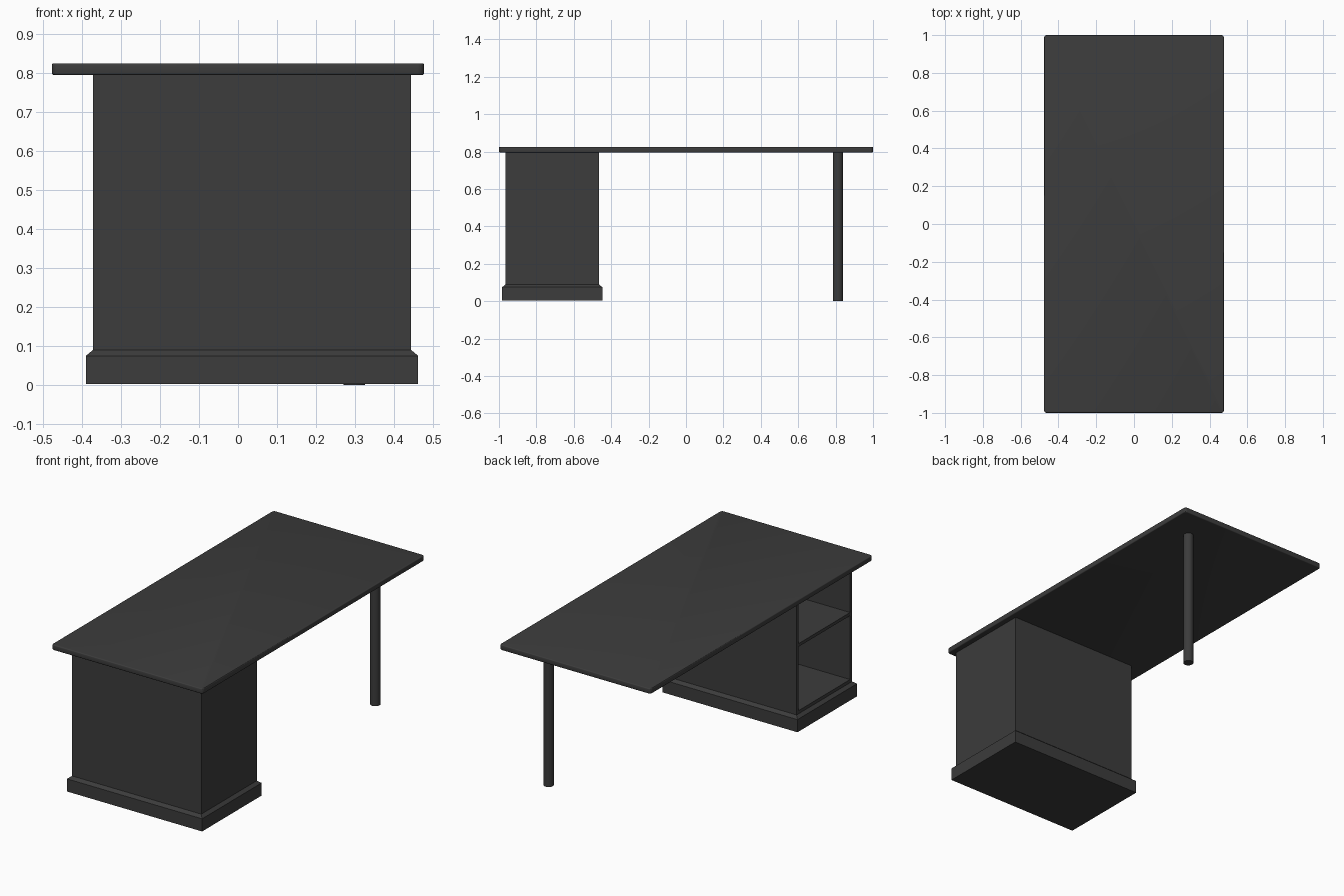
import bpy
import bmesh
from mathutils import Vector

if "Cube" in bpy.data.objects:
    bpy.data.objects.remove(bpy.data.objects["Cube"], do_unlink=True)

charcoal = bpy.data.materials.new("charcoal")
charcoal.use_nodes = True
colour = (0.045, 0.045, 0.045, 1)
charcoal.diffuse_color = colour
charcoal.node_tree.nodes["Principled BSDF"].inputs["Base Color"].default_value = colour


def finish(name, bm):
    """Turn a bmesh into a named, coloured object."""
    bmesh.ops.recalc_face_normals(bm, faces=bm.faces)
    mesh = bpy.data.meshes.new(name)
    bm.to_mesh(mesh)
    bm.free()
    mesh.materials.append(charcoal)
    obj = bpy.data.objects.new(name, mesh)
    bpy.context.collection.objects.link(obj)
    return obj


def box_mesh(low, high):
    low, high = Vector(low), Vector(high)
    bm = bmesh.new()
    bmesh.ops.create_cube(bm, size=1)
    bmesh.ops.scale(bm, vec=high - low, verts=bm.verts)
    bmesh.ops.translate(bm, vec=(low + high) / 2, verts=bm.verts)
    return bm


def box(name, low, high):
    return finish(name, box_mesh(low, high))


def smooth(obj):
    bpy.ops.object.select_all(action="DESELECT")
    obj.select_set(True)
    bpy.context.view_layer.objects.active = obj
    bpy.ops.object.shade_smooth_by_angle()


# Tabletop with rounded corners and softened rims
bm = box_mesh((-0.477, -1, 0.795), (0.477, 1, 0.825))
upright = [e for e in bm.edges if abs(e.verts[0].co.z - e.verts[1].co.z) > 0.01]
bmesh.ops.bevel(bm, geom=upright, offset=0.016, segments=4, profile=0.5, affect="EDGES")
rims = [e for e in bm.edges if abs(e.verts[0].co.z - e.verts[1].co.z) < 0.001]
bmesh.ops.bevel(bm, geom=rims, offset=0.005, segments=3, profile=0.5, affect="EDGES")
smooth(finish("tabletop", bm))

# Plinth: a block with a chamfered top moulding
X0, X1, Y0, Y1 = -0.372, 0.444, -0.965, -0.465
LIP = 0.018
bm = box_mesh((X0 - LIP, Y0 - LIP, 0.003), (X1 + LIP, Y1 + LIP, 0.075))
top = [f for f in bm.faces if f.normal.z > 0.9]
cap = bmesh.ops.extrude_face_region(bm, geom=top)["geom"]
bmesh.ops.delete(bm, geom=top, context="FACES_ONLY")
for v in (g for g in cap if isinstance(g, bmesh.types.BMVert)):
    v.co.z = 0.09
    v.co.x = X0 if v.co.x < 0 else X1
    v.co.y = Y0 if v.co.y < (Y0 + Y1) / 2 else Y1
finish("plinth", bm)

# Cabinet shell, open on the -x side
T = 0.018
box("cabinet_front", (X0, Y0, 0.09), (X1, Y0 + T, 0.795))
box("cabinet_rear", (X0, Y1 - T, 0.09), (X1, Y1, 0.795))
box("cabinet_end_panel", (X1 - T, Y0 + T, 0.09), (X1, Y1 - T, 0.795))

# Boards inside the cabinet
for name, z in (("cabinet_floor", 0.09), ("shelf", 0.472), ("cabinet_ceiling", 0.777)):
    box(name, (X0, Y0 + T, z), (X1 - T, Y1 - T, z + T))

# Single round leg
bm = bmesh.new()
bmesh.ops.create_cone(bm, cap_ends=True, segments=32, radius1=0.027, radius2=0.027, depth=0.795)
bmesh.ops.translate(bm, vec=(0.298, 0.812, 0.3975), verts=bm.verts)
smooth(finish("leg", bm))
